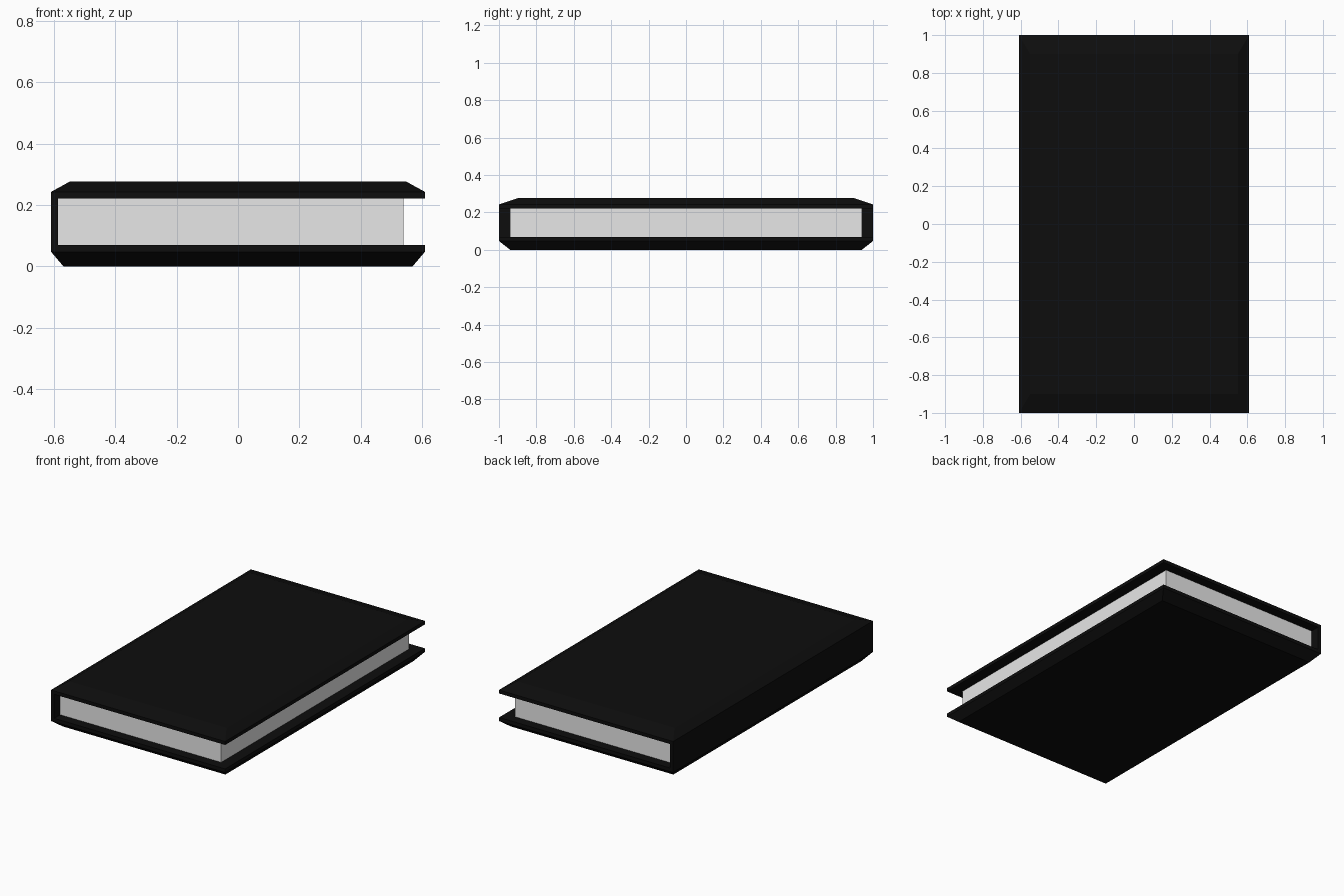
import bpy

# Remove the default cube
cube = bpy.data.objects.get("Cube")
if cube:
    bpy.data.objects.remove(cube, do_unlink=True)


def material(name, color):
    mat = bpy.data.materials.new(name)
    mat.use_nodes = True
    mat.diffuse_color = color
    mat.node_tree.nodes["Principled BSDF"].inputs["Base Color"].default_value = color
    return mat


def slab(name, layers, mat):
    """Stack of rectangles (x0, x1, half_y, z) joined into a closed solid."""
    verts, faces = [], []
    for x0, x1, y, z in layers:
        verts += [(x0, -y, z), (x1, -y, z), (x1, y, z), (x0, y, z)]
    for k in range(len(layers) - 1):
        a = 4 * k
        for i in range(4):
            j = (i + 1) % 4
            faces.append((a + i, a + j, a + 4 + j, a + 4 + i))
    top = len(verts) - 4
    faces += [(3, 2, 1, 0), (top, top + 1, top + 2, top + 3)]
    mesh = bpy.data.meshes.new(name)
    mesh.from_pydata(verts, [], faces)
    mesh.materials.append(mat)
    obj = bpy.data.objects.new(name, mesh)
    bpy.context.collection.objects.link(obj)
    return obj


black = material("cover black", (0.004, 0.004, 0.004, 1))
paper = material("paper grey", (0.8, 0.8, 0.8, 1))

W = 0.61  # half width of the cover

# Covers with bevelled outer edges
slab("bottom_cover", [(-0.57, 0.57, 0.94, 0), (-W, W, 1, 0.047), (-W, W, 1, 0.069)], black)
slab("top_cover", [(-W, W, 1, 0.221), (-W, W, 1, 0.243), (-0.55, 0.55, 0.9, 0.276)], black)

# Spine joining the covers
slab("spine", [(-W, -0.588, 1, 0.069), (-W, -0.588, 1, 0.221)], black)

# Page block
slab("pages", [(-0.588, 0.54, 0.94, 0.069), (-0.588, 0.54, 0.94, 0.221)], paper)
